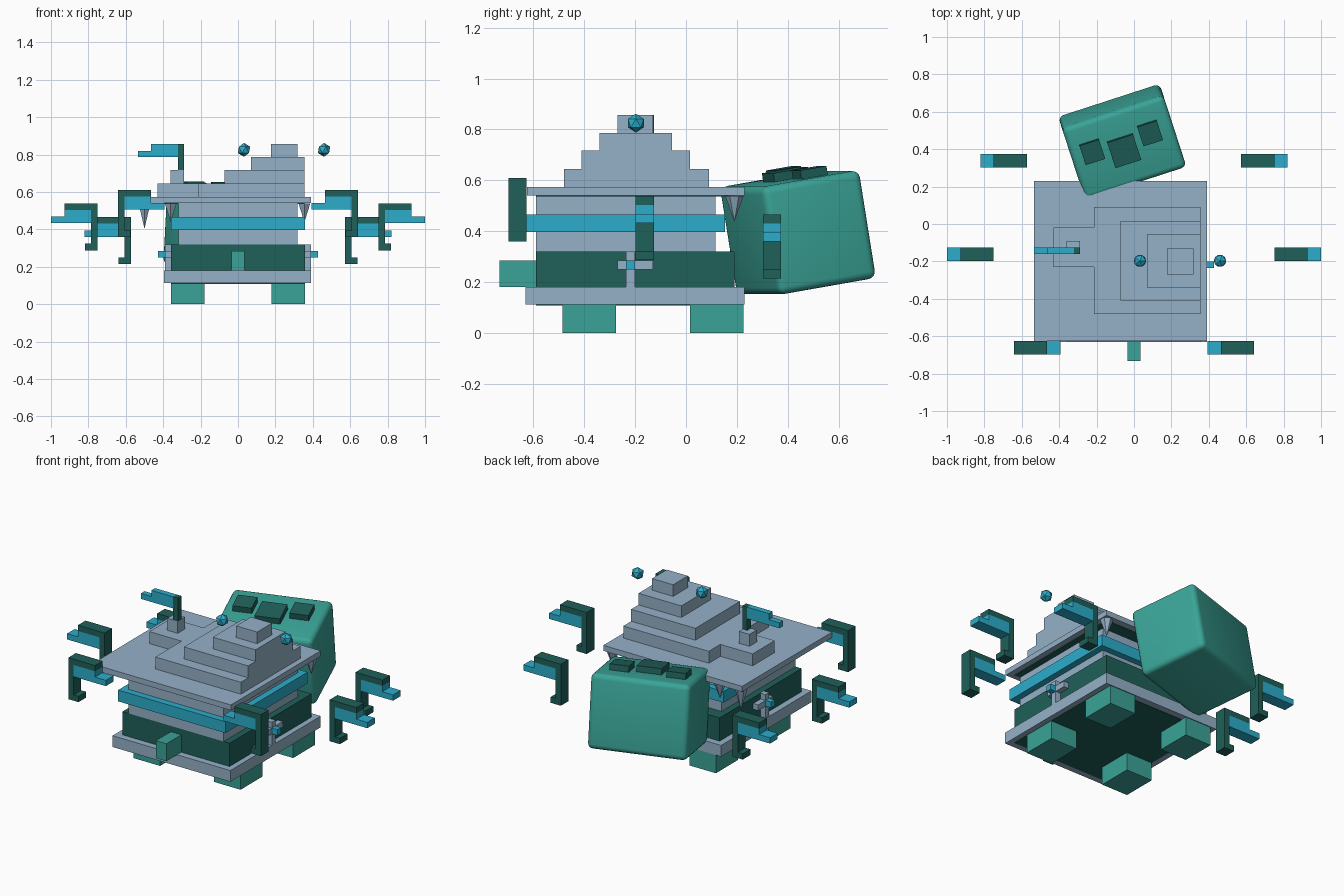
import bpy
from math import radians
from mathutils import Euler, Vector

default = bpy.data.objects.get("Cube")
if default:
    bpy.data.objects.remove(default, do_unlink=True)


def material(name, r, g, b):
    m = bpy.data.materials.new(name)
    m.use_nodes = True
    m.diffuse_color = (r, g, b, 1)
    m.node_tree.nodes["Principled BSDF"].inputs["Base Color"].default_value = (r, g, b, 1)
    return m


GREY = material("blue grey stone", 0.30, 0.44, 0.58)
TEAL = material("teal", 0.042, 0.37, 0.31)
DARK = material("dark green", 0.014, 0.115, 0.10)
BLUE = material("bright blue", 0.025, 0.42, 0.60)


def finish(name, mat):
    ob = bpy.context.object
    ob.name = name
    ob.data.materials.append(mat)
    return ob


def box(name, mat, x, y, z):
    """Box from (low, high) ranges on each axis."""
    spans = [(min(r), max(r)) for r in (x, y, z)]
    bpy.ops.mesh.primitive_cube_add(size=1, location=[(a + b) / 2 for a, b in spans])
    ob = finish(name, mat)
    ob.scale = [b - a for a, b in spans]
    bpy.ops.object.transform_apply(location=False, rotation=False, scale=True)
    return ob


# Feet
for side in (-1, 1):
    for y in (-0.485, 0.015):
        box("foot", TEAL, (side * 0.18, side * 0.357), (y, y + 0.21), (0, 0.112))

# Lower ledge, body, wall and band
box("base_ledge", GREY, (-0.395, 0.39), (-0.63, 0.23), (0.112, 0.18))
box("lower_body", DARK, (-0.357, 0.357), (-0.59, 0.19), (0.109, 0.32))
box("upper_wall", GREY, (-0.318, 0.318), (-0.59, 0.115), (0.32, 0.54))
box("wall_band", BLUE, (-0.357, 0.357), (-0.63, 0.153), (0.397, 0.465))
box("front_block", TEAL, (-0.035, 0.035), (-0.732, -0.59), (0.18, 0.285))

# Roof slab and stepped top
box("roof_slab", GREY, (-0.535, 0.39), (-0.625, 0.23), (0.54, 0.573))
box("roof_underside", DARK, (-0.5, 0.355), (-0.59, 0.19), (0.536, 0.542))
box("step_one", GREY, (-0.215, 0.355), (-0.48, 0.09), (0.573, 0.645))
box("step_one_wing", GREY, (-0.43, -0.215), (-0.23, -0.02), (0.573, 0.645))
box("step_two", GREY, (-0.073, 0.355), (-0.41, 0.015), (0.645, 0.717))
box("step_three", GREY, (0.07, 0.355), (-0.34, -0.055), (0.717, 0.787))
box("step_four", GREY, (0.177, 0.317), (-0.27, -0.13), (0.787, 0.857))

# Chimney with a small flag
box("chimney", GREY, (-0.36, -0.29), (-0.16, -0.09), (0.645, 0.717))
box("flag_post", DARK, (-0.32, -0.288), (-0.16, -0.125), (0.717, 0.857))
box("flag_upper", BLUE, (-0.465, -0.32), (-0.16, -0.125), (0.82, 0.857))
box("flag_lower", BLUE, (-0.535, -0.32), (-0.16, -0.125), (0.787, 0.82))

# Hanging spikes under the roof
for x, length in ((0.355, 0.1), (-0.36, 0.1), (-0.5, 0.135)):
    bpy.ops.mesh.primitive_cone_add(vertices=6, radius1=0.036, depth=length,
                                    location=(x, 0.19, 0.538 - length / 2),
                                    rotation=(radians(180), 0, 0))
    finish("roof_spike", GREY)

# Crosses on both side walls
for s in (-1, 1):
    near, far = s * 0.355, s * 0.39
    box("cross_upright", GREY, (near, far), (-0.235, -0.2), (0.18, 0.32))
    box("cross_bar_front", GREY, (near, far), (-0.27, -0.235), (0.25, 0.285))
    box("cross_bar_back", GREY, (near, far), (-0.2, -0.13), (0.25, 0.285))
    box("cross_stud", BLUE, (far, s * 0.427), (-0.235, -0.2), (0.25, 0.285))


# Floating hooked brackets: spine at x, opening towards direction d
def bracket(x, d, y, top):
    def part(name, mat, a, b, hi, lo):
        box(name, mat, (x + d * a, x + d * b), (y - 0.036, y + 0.036), (top - lo, top - hi))
    part("bracket_spine", DARK, 0, 0.035, 0.035, 0.215)
    part("bracket_top", DARK, 0, 0.178, 0, 0.035)
    part("bracket_foot", DARK, 0, 0.068, 0.215, 0.25)
    part("bracket_block", BLUE, 0.035, 0.178, 0.035, 0.105)
    part("bracket_beak", BLUE, 0.178, 0.25, 0.07, 0.105)


for s in (-1, 1):
    bracket(s * 0.642, -s, -0.662, 0.61)
    bracket(s * 0.75, s, -0.162, 0.538)
    bracket(s * 0.572, s, 0.338, 0.465)

# Floating gems
for x in (0.032, 0.46):
    bpy.ops.mesh.primitive_ico_sphere_add(subdivisions=1, radius=0.037,
                                          location=(x, -0.197, 0.825))
    finish("gem", BLUE)

# Tilted rounded block at the back with three raised pads
turn = Euler((radians(9.5), 0, radians(18)))
centre = Vector((-0.0625, 0.44, 0.395))
w, d, h = 0.57, 0.41, 0.43
block = box("rounded_block", TEAL, (-w / 2, w / 2), (-d / 2, d / 2), (-h / 2, h / 2))
block.location, block.rotation_euler = centre, turn
bevel = block.modifiers.new("rounding", "BEVEL")
bevel.width, bevel.segments = 0.03, 4
bpy.ops.object.modifier_apply(modifier=bevel.name)
bpy.ops.object.shade_smooth_by_angle(angle=radians(35))

for x, y, size in ((-0.17, 0.037, 0.11), (-0.006, -0.011, 0.145), (0.155, 0.037, 0.11)):
    r = size / 2
    pad = box("block_pad", DARK, (-r, r), (-r, r), (-0.02, 0.035))
    offset = Vector((x, y, h / 2 + 0.0075))
    pad.location, pad.rotation_euler = centre + turn.to_matrix() @ offset, turn
